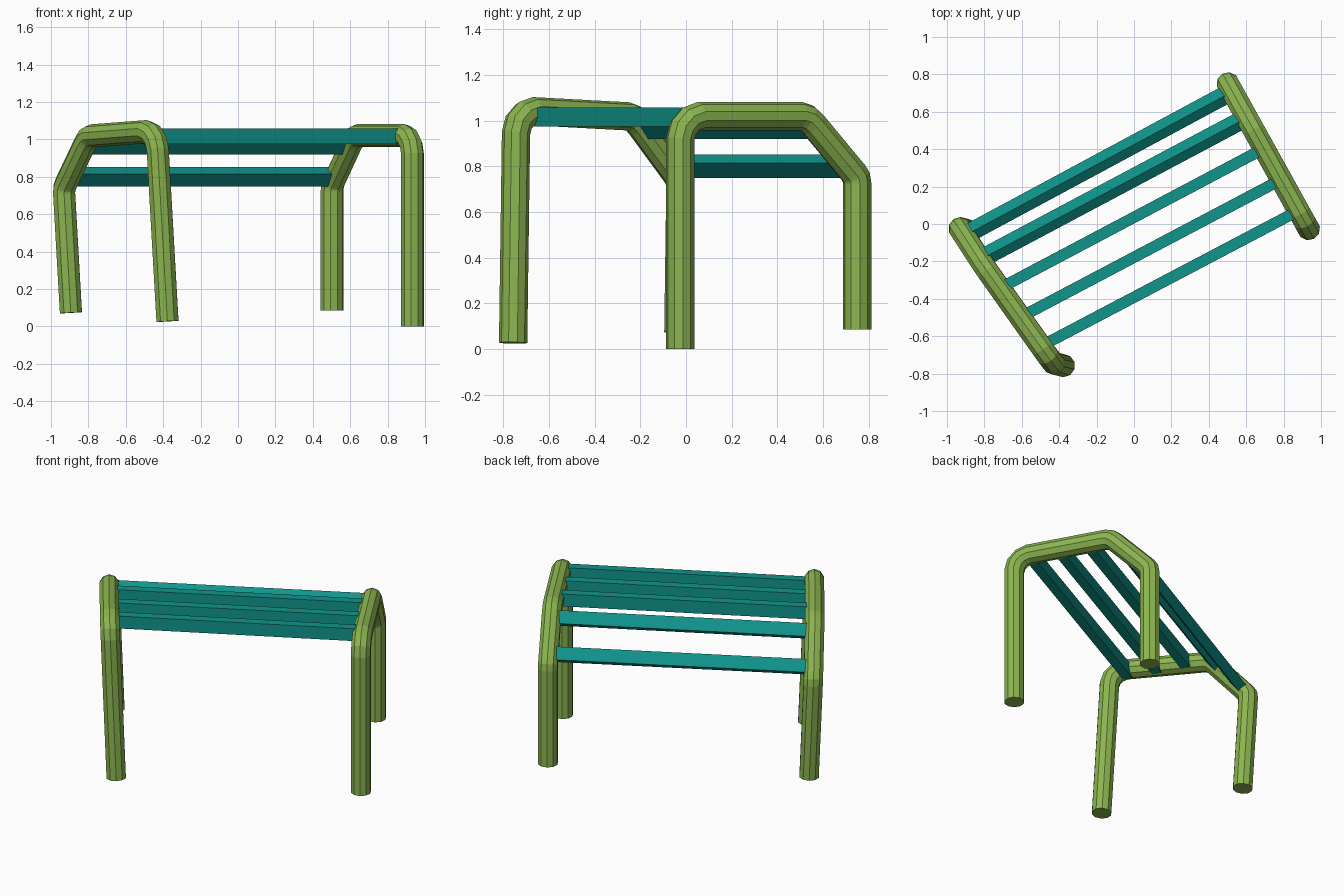
import bpy, bmesh, math
from mathutils import Vector, Matrix

if "Cube" in bpy.data.objects:
    bpy.data.objects.remove(bpy.data.objects["Cube"])

RADIUS, SIDES = 0.062, 10


def material(name, rgb):
    m = bpy.data.materials.new(name)
    m.diffuse_color = (*rgb, 1)
    m.use_nodes = True
    m.node_tree.nodes["Principled BSDF"].inputs["Base Color"].default_value = m.diffuse_color
    return m


green = material("green_paint", (0.26, 0.46, 0.08))
teal = material("teal_paint", (0.005, 0.30, 0.26))

# Frame outline: (distance along frame, height)
PATH = [(0, 0), (0, 0.92), (0.014, 0.968), (0.048, 1.003), (0.097, 1.02),
        (0.60, 1.02), (0.635, 1.01), (0.665, 0.985), (0.865, 0.775),
        (0.881, 0.752), (0.886, 0.725), (0.886, 0.085)]


def frame_matrix(origin, along, up):
    s = Vector(along).normalized()
    u = Vector(up)
    u = (u - s * u.dot(s)).normalized()
    w = s.cross(u)
    return Matrix(((s.x, w.x, u.x, origin[0]), (s.y, w.y, u.y, origin[1]),
                   (s.z, w.z, u.z, origin[2]), (0, 0, 0, 1)))


def finish(bm, name, mat):
    bmesh.ops.recalc_face_normals(bm, faces=bm.faces)
    me = bpy.data.meshes.new(name)
    bm.to_mesh(me)
    bm.free()
    me.materials.append(mat)
    ob = bpy.data.objects.new(name, me)
    bpy.context.collection.objects.link(ob)


def tube_frame(name, matrix):
    """Sweep a ten-sided tube along PATH with mitred joints."""
    bm = bmesh.new()
    pts = [Vector((s, 0, h)) for s, h in PATH]
    rings = []
    for i, p in enumerate(pts):
        d0 = (p - pts[i - 1]).normalized() if i else (pts[1] - p).normalized()
        d1 = (pts[i + 1] - p).normalized() if i < len(pts) - 1 else d0
        t = (d0 + d1).normalized()
        side = Vector((-t.z, 0, t.x)) / t.dot(d0)
        ring = []
        for k in range(SIDES):
            a = math.tau * k / SIDES
            v = p + (side * math.cos(a) + Vector((0, 1, 0)) * math.sin(a)) * RADIUS
            ring.append(bm.verts.new(matrix @ v))
        rings.append(ring)
    for r0, r1 in zip(rings, rings[1:]):
        for k in range(SIDES):
            j = (k + 1) % SIDES
            bm.faces.new((r0[k], r0[j], r1[j], r1[k]))
    bm.faces.new(rings[0])
    bm.faces.new(rings[-1])
    finish(bm, name, green)


# Two bent tube frames, the left one leaning slightly
right = frame_matrix((0.933, -0.025, 0), (-0.43, 0.775, 0), (0, 0, 1))
left = frame_matrix((-0.377, -0.757, 0.027), (-0.577, 0.815, -0.044), (-0.064, 0.024, 0.998))
tube_frame("right_frame", right)
tube_frame("left_frame", left)


def slat(name, s, h, tilt):
    """Rectangular board between the two frames."""
    a = left @ Vector((s, 0, h))
    b = right @ Vector((s, 0, h))
    a.z = b.z = h
    d = (b - a).normalized()
    back = Vector((-d.y, d.x, 0))
    roll = math.radians(tilt)
    tall = Vector((0, 0, math.cos(roll))) - back * math.sin(roll)
    wide = tall.cross(d)
    c = (a + b) / 2
    m = Matrix.Translation(c) @ Matrix((d, wide, tall)).transposed().to_4x4()
    bm = bmesh.new()
    bmesh.ops.create_cube(bm, size=1)
    bmesh.ops.scale(bm, vec=((b - a).length, 0.06, 0.083), verts=bm.verts)
    bmesh.ops.transform(bm, matrix=m, verts=bm.verts)
    finish(bm, name, teal)


# Five slats, front to back; the last two follow the slope
for i, (s, h, tilt) in enumerate([(0.11, 1.016, 0), (0.30, 1.016, 0), (0.49, 1.016, 0),
                                  (0.68, 0.97, 38), (0.84, 0.80, 38)]):
    slat(f"slat_{i + 1}", s, h, tilt)
